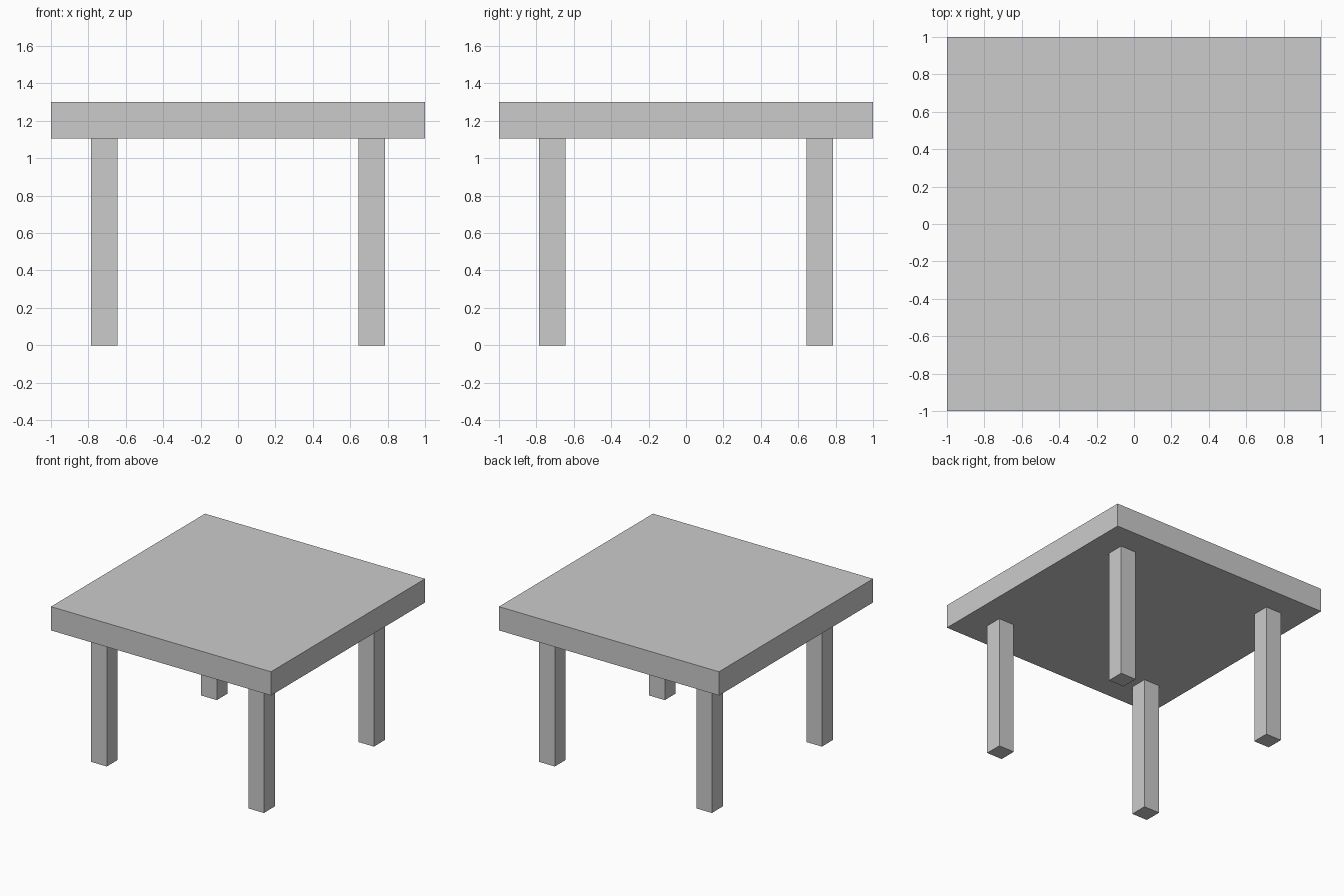
import bpy

if "Cube" in bpy.data.objects:
    bpy.data.objects.remove(bpy.data.objects["Cube"])


def box(name, center, size):
    """Add a flat-faced box with its size baked into the mesh."""
    bpy.ops.mesh.primitive_cube_add(size=1, location=center)
    obj = bpy.context.object
    obj.name = name
    obj.scale = size
    bpy.ops.object.transform_apply(location=False, rotation=False, scale=True)
    return obj


TOP_Z = 1.30        # upper surface of the table
UNDER_Z = 1.105     # underside of the table top
LEG_POS = 0.714     # leg centre offset
LEG_WIDTH = 0.142

# Square table top
box("table_top", (0, 0, (TOP_Z + UNDER_Z) / 2), (2, 2, TOP_Z - UNDER_Z))

# Four square legs
for y_name, sy in (("front", -1), ("back", 1)):
    for x_name, sx in (("left", -1), ("right", 1)):
        box(f"{y_name}_{x_name}_leg",
            (sx * LEG_POS, sy * LEG_POS, UNDER_Z / 2),
            (LEG_WIDTH, LEG_WIDTH, UNDER_Z))
